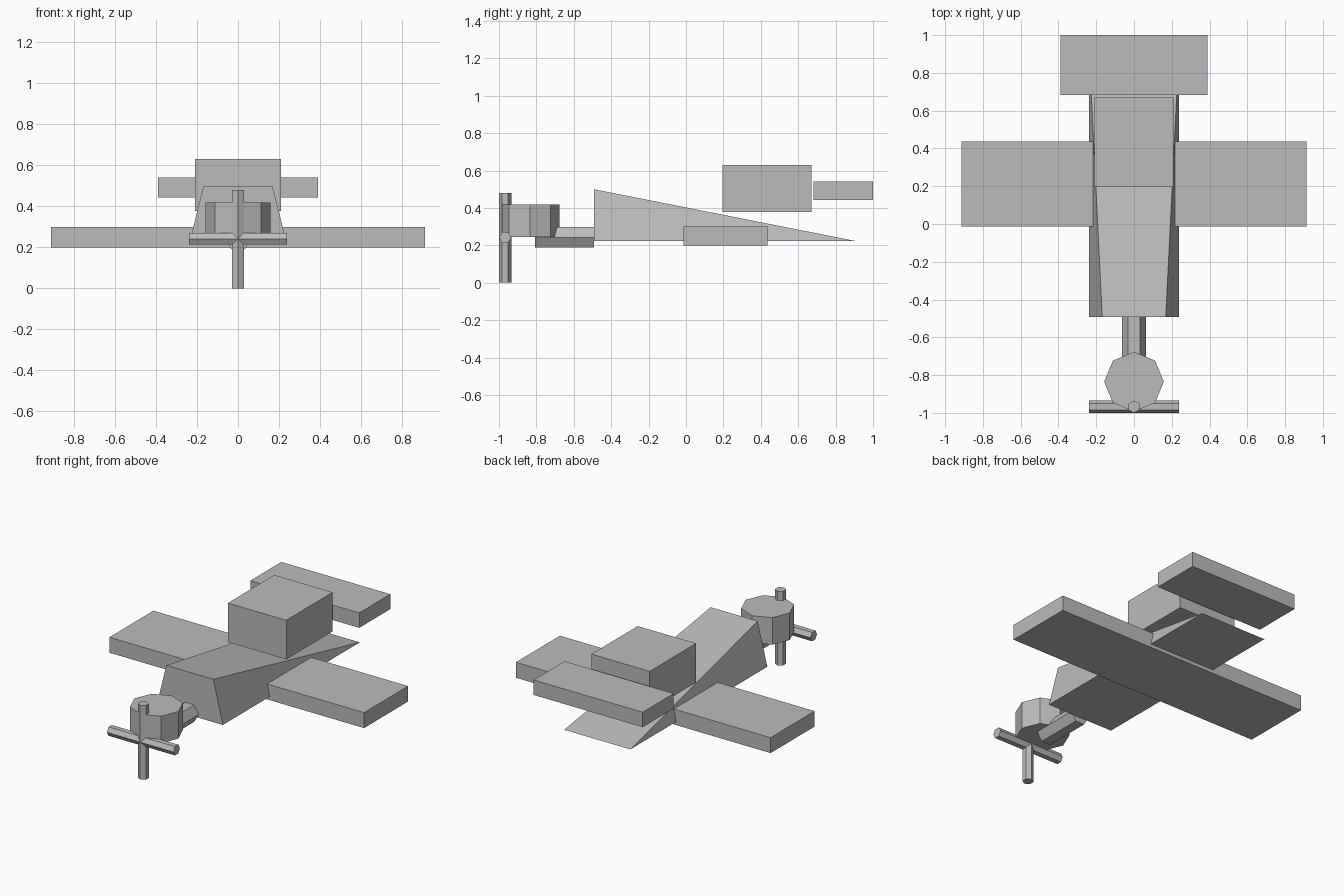
import bpy
import math
from mathutils import Matrix

if "Cube" in bpy.data.objects:
    bpy.data.objects.remove(bpy.data.objects["Cube"])

grey = bpy.data.materials.new("plain grey")
grey.diffuse_color = (0.5, 0.5, 0.5, 1)
grey.use_nodes = True
grey.node_tree.nodes["Principled BSDF"].inputs["Base Color"].default_value = grey.diffuse_color


def add(name, verts, faces):
    mesh = bpy.data.meshes.new(name)
    mesh.from_pydata(verts, [], faces)
    mesh.materials.append(grey)
    obj = bpy.data.objects.new(name, mesh)
    bpy.context.collection.objects.link(obj)
    return obj


def box(name, x, y0, y1, z0, z1):
    """Box symmetric about x = 0."""
    verts = [(sx * x, y, z) for z in (z0, z1)
             for sx, y in ((-1, y0), (1, y0), (1, y1), (-1, y1))]
    return add(name, verts, [(3, 2, 1, 0), (4, 5, 6, 7)] +
               [(i, (i + 1) % 4, (i + 1) % 4 + 4, i + 4) for i in range(4)])


def rod(name, sides, radius, length, centre, spin=0, axis="Z"):
    """Flat-sided prism, first corner turned by spin, laid along axis."""
    verts = []
    for z in (-length / 2, length / 2):
        for i in range(sides):
            a = math.radians(spin) + math.tau * i / sides
            verts.append((radius * math.cos(a), radius * math.sin(a), z))
    faces = [tuple(reversed(range(sides))), tuple(range(sides, 2 * sides))]
    faces += [(i, (i + 1) % sides, (i + 1) % sides + sides, i + sides)
              for i in range(sides)]
    obj = add(name, verts, faces)
    turn = {"Z": Matrix(),
            "X": Matrix.Rotation(math.pi / 2, 4, "Y"),
            "Y": Matrix.Rotation(math.pi / 2, 4, "X")}[axis]
    obj.data.transform(Matrix.Translation(centre) @ turn)
    return obj


# Wedge fuselage: trapezoid nose tapering to a flat edge at the tail
add("fuselage",
    [(-0.237, -0.493, 0.223), (0.237, -0.493, 0.223),
     (0.168, -0.493, 0.5), (-0.168, -0.493, 0.5),
     (-0.237, 0.907, 0.223), (0.237, 0.907, 0.223)],
    [(0, 1, 2, 3), (3, 2, 5, 4), (0, 4, 5, 1), (1, 5, 2), (0, 3, 4)])

# Wing, cabin and tail plane
box("wing", 0.912, -0.013, 0.437, 0.2, 0.3)
box("cabin", 0.209, 0.195, 0.67, 0.377, 0.63)
box("tail_plane", 0.39, 0.683, 1.0, 0.443, 0.54)

# Engine and the shaft joining it to the fuselage
rod("engine", 8, 0.158, 0.175, (0, -0.835, 0.332))
rod("engine_shaft", 6, 0.063, 0.314, (0, -0.65, 0.243), 0, "Y")

# Crossed propeller blades, hexagonal with a corner facing forwards
rod("propeller_vertical", 6, 0.033, 0.48, (0, -0.967, 0.24), 90)
rod("propeller_horizontal", 6, 0.033, 0.476, (0, -0.967, 0.242), 90, "X")
